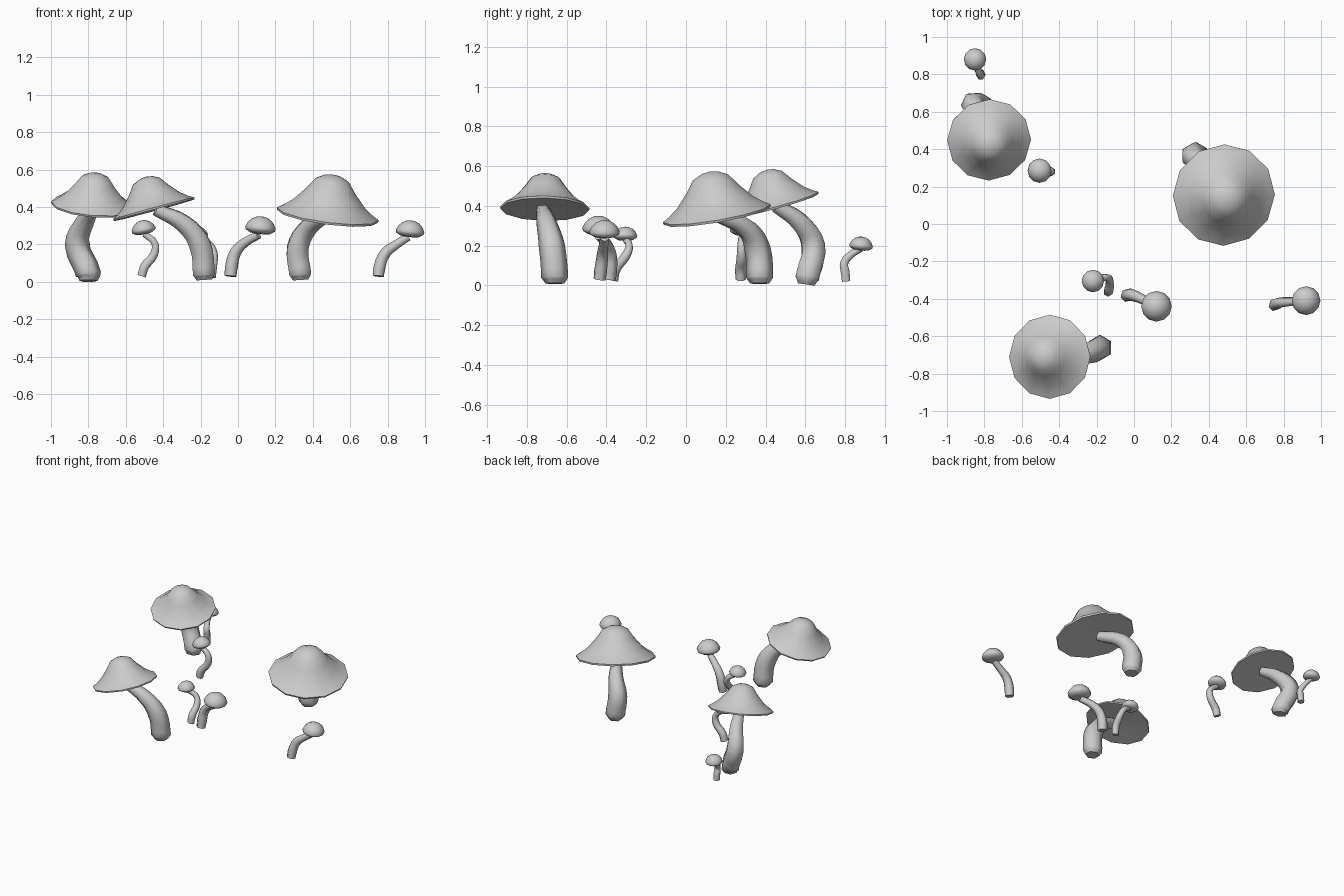
import bpy
import math
from mathutils import Vector, Matrix

old = bpy.data.objects.get("Cube")
if old:
    bpy.data.objects.remove(old, do_unlink=True)

grey = bpy.data.materials.new("plain_grey")
grey.use_nodes = True
colour = (0.6, 0.6, 0.6, 1)
grey.diffuse_color = colour
grey.node_tree.nodes["Principled BSDF"].inputs["Base Color"].default_value = colour

# Cap profiles as (radius, height), relative to the rim radius
BELL = [(0.17, 0.76), (0.33, 0.68), (0.48, 0.47), (0.70, 0.22), (0.88, 0.08),
        (1, 0.01), (0.99, -0.035), (0.94, -0.035), (0.5, 0.0)]
BUTTON = [(0.3, 0.72), (0.6, 0.58), (0.85, 0.32), (1, 0), (0.95, -0.17),
          (0.65, -0.35), (0.3, -0.4)]


def finish(obj, angle):
    bpy.ops.object.select_all(action="DESELECT")
    obj.select_set(True)
    bpy.context.view_layer.objects.active = obj
    if obj.type == "CURVE":
        bpy.ops.object.convert(target="MESH")
    bpy.ops.object.shade_smooth_by_angle(angle=math.radians(angle))


def cap(name, centre, radius, normal, profile, top, bottom, sides=12):
    """Turned cap, tilted so its axis follows the normal."""
    verts = [(0, 0, top)]
    for r, z in profile:
        for i in range(sides):
            a = math.tau * i / sides
            verts.append((r * math.cos(a), r * math.sin(a), z))
    verts.append((0, 0, bottom))
    last = len(verts) - 1
    faces = []
    for i in range(sides):
        j = (i + 1) % sides
        faces.append((0, 1 + i, 1 + j))
        for k in range(len(profile) - 1):
            a, b = 1 + k * sides, 1 + (k + 1) * sides
            faces.append((a + i, b + i, b + j, a + j))
        end = last - sides
        faces.append((end + i, last, end + j))
    mesh = bpy.data.meshes.new(name)
    mesh.from_pydata(verts, [], faces)
    turn = Vector((0, 0, 1)).rotation_difference(Vector(normal))
    mesh.transform(Matrix.Translation(centre) @ turn.to_matrix().to_4x4()
                   @ Matrix.Scale(radius, 4))
    mesh.materials.append(grey)
    obj = bpy.data.objects.new(name, mesh)
    bpy.context.collection.objects.link(obj)
    finish(obj, 60)


def stalk(name, path, radii):
    """Six-sided tapering tube along a bent path."""
    curve = bpy.data.curves.new(name, "CURVE")
    curve.dimensions = "3D"
    curve.bevel_depth = 1
    curve.bevel_resolution = 1
    curve.resolution_u = 4
    curve.use_fill_caps = True
    spline = curve.splines.new("BEZIER")
    spline.bezier_points.add(len(path) - 1)
    for i, (point, co) in enumerate(zip(spline.bezier_points, path)):
        point.co = co
        point.handle_left_type = point.handle_right_type = "AUTO"
        t = i / (len(path) - 1) * (len(radii) - 1)
        k = min(int(t), len(radii) - 2)
        point.radius = radii[k] + (radii[k + 1] - radii[k]) * (t - k)
    curve.materials.append(grey)
    obj = bpy.data.objects.new(name, curve)
    bpy.context.collection.objects.link(obj)
    finish(obj, 65)


# Large mushrooms: name, cap centre, cap radius, cap normal, stalk path
large = [
    ("back_right", (-0.775, 0.45, 0.41), 0.225, (0.08, -0.27, 1),
     [(-0.80, 0.605, 0.005), (-0.80, 0.61, 0.04), (-0.86, 0.64, 0.2),
      (-0.82, 0.57, 0.32), (-0.77, 0.45, 0.40)]),
    ("left", (0.48, 0.155, 0.36), 0.275, (0.13, -0.17, 1),
     [(0.335, 0.37, 0.01), (0.333, 0.37, 0.04), (0.32, 0.36, 0.18),
      (0.37, 0.31, 0.28), (0.46, 0.17, 0.345)]),
    ("front_right", (-0.45, -0.71, 0.39), 0.225, (-0.27, 0.02, 1),
     [(-0.18, -0.66, 0.01), (-0.182, -0.66, 0.04), (-0.205, -0.675, 0.2),
      (-0.29, -0.70, 0.31), (-0.44, -0.72, 0.385)]),
]
for name, centre, radius, normal, path in large:
    cap(name + "_large_cap", centre, radius, normal, BELL, 0.79, 0)
    stalk(name + "_large_stalk", path, [0.048, 0.068, 0.066, 0.052, 0.034])

# Small mushrooms: name, cap centre, cap radius, cap normal, stalk path
small = [
    ("rear", (-0.85, 0.88, 0.2), 0.06, (0, 0.1, 1),
     [(-0.82, 0.805, 0.02), (-0.82, 0.80, 0.07), (-0.82, 0.795, 0.11),
      (-0.835, 0.83, 0.155), (-0.85, 0.88, 0.185)]),
    ("middle", (-0.505, 0.285, 0.28), 0.065, (-0.2, 0, 1),
     [(-0.515, 0.275, 0.03), (-0.50, 0.275, 0.08), (-0.45, 0.28, 0.145),
      (-0.445, 0.28, 0.205), (-0.50, 0.285, 0.255)]),
    ("front_inner", (-0.22, -0.305, 0.25), 0.06, (-0.1, 0, 1),
     [(-0.14, -0.365, 0.025), (-0.135, -0.355, 0.08), (-0.13, -0.305, 0.145),
      (-0.15, -0.285, 0.195), (-0.21, -0.305, 0.235)]),
    ("front_centre", (0.12, -0.44, 0.288), 0.082, (0.1, 0, 1),
     [(-0.04, -0.385, 0.03), (-0.035, -0.38, 0.08), (-0.012, -0.38, 0.16),
      (0.04, -0.40, 0.212), (0.11, -0.44, 0.25)]),
    ("front_left", (0.92, -0.41, 0.27), 0.077, (0.1, 0, 1),
     [(0.75, -0.435, 0.03), (0.755, -0.43, 0.07), (0.785, -0.42, 0.15),
      (0.84, -0.415, 0.195), (0.91, -0.41, 0.24)]),
]
for name, centre, radius, normal, path in small:
    cap(name + "_small_cap", centre, radius, normal, BUTTON, 0.76, -0.4)
    thick = radius * 0.4
    stalk(name + "_small_stalk", path, [thick, thick * 1.1, thick * 0.85, thick * 0.7])
